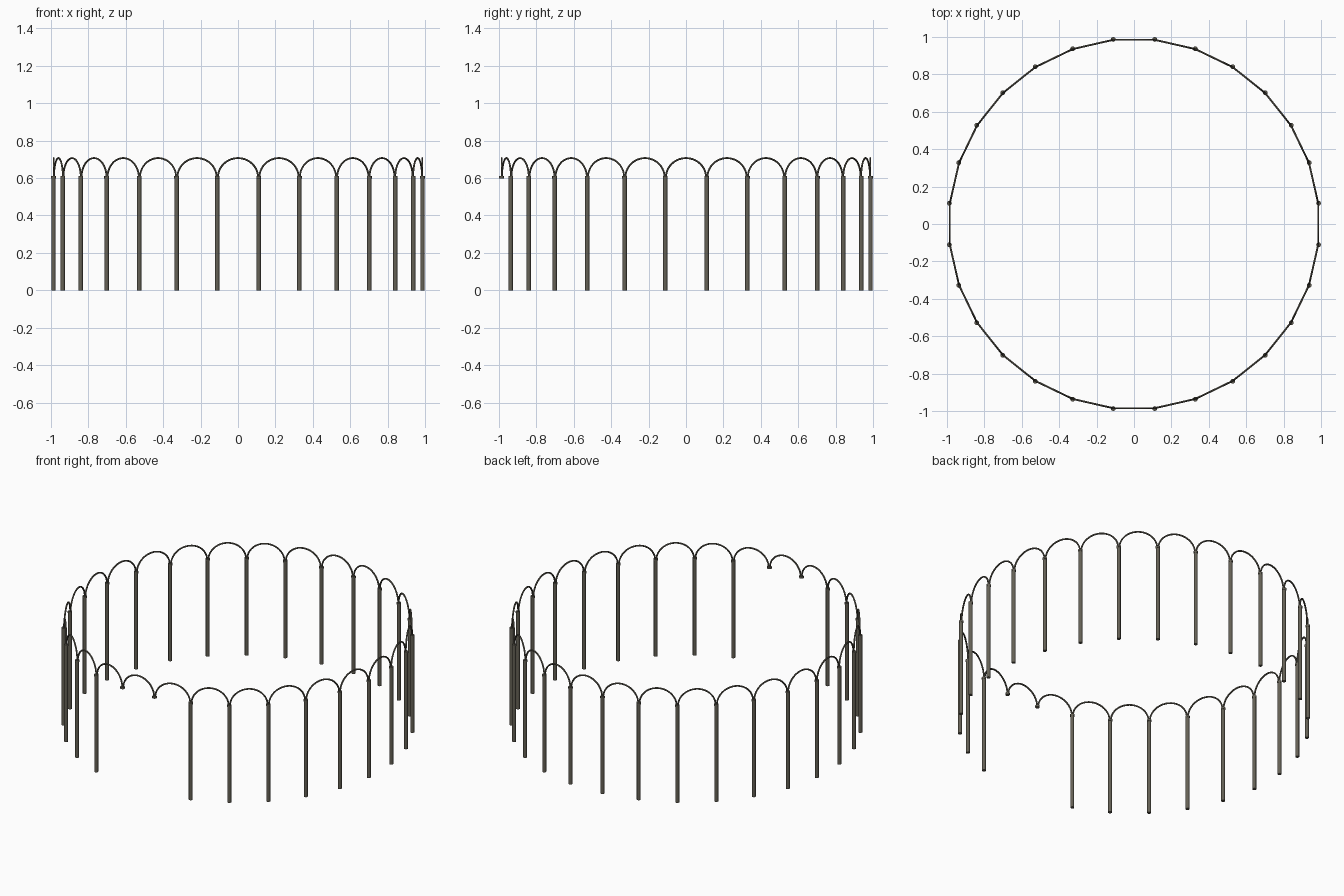
import bpy, math
from mathutils import Vector

if "Cube" in bpy.data.objects:
    bpy.data.objects.remove(bpy.data.objects["Cube"])

N = 28                      # posts around the ring
R = 0.993                   # ring radius
POST_R, CAP_R, WIRE_R = 0.0115, 0.013, 0.005
SPRING, RISE = 0.603, 0.104  # arch foot height and arch rise

mat = bpy.data.materials.new("weathered iron")
mat.diffuse_color = (0.13, 0.12, 0.092, 1)
mat.use_nodes = True
mat.node_tree.nodes["Principled BSDF"].inputs["Base Color"].default_value = mat.diffuse_color


def ring_point(i, radius=R):
    a = 2 * math.pi * (i + 0.5) / N - math.pi / 2
    return Vector((radius * math.cos(a), radius * math.sin(a), 0))


def rod(name, pos, radius, z0, z1):
    bpy.ops.mesh.primitive_cylinder_add(vertices=12, radius=radius, depth=z1 - z0,
                                        location=(pos.x, pos.y, (z0 + z1) / 2))
    ob = bpy.context.object
    ob.name = name
    ob.data.materials.append(mat)
    bpy.ops.object.shade_smooth_by_angle(angle=math.radians(40))


# Posts with caps; the two front posts are left out as the entrance
for i in range(N):
    p = ring_point(i)
    if i not in (0, N - 1):
        rod("post", p, POST_R, 0, 0.605)
    rod("post_cap", p, CAP_R, 0.599, 0.611)

# Wire arches from post to post
curve = bpy.data.curves.new("arches", 'CURVE')
curve.dimensions = '3D'
curve.bevel_depth = WIRE_R
curve.bevel_resolution = 2
curve.use_fill_caps = True
STEPS = 20
for i in range(N):
    a, b = ring_point(i, R - 0.002), ring_point(i + 1, R - 0.002)
    mid, half = (a + b) / 2, (b - a) / 2 * 0.97
    s = curve.splines.new('POLY')
    s.points.add(STEPS)
    for k, pt in enumerate(s.points):
        t = math.pi * k / STEPS
        q = mid - half * math.cos(t)
        pt.co = (q.x, q.y, SPRING + RISE * math.sin(t), 1)
arches = bpy.data.objects.new("arches", curve)
bpy.context.collection.objects.link(arches)
curve.materials.append(mat)

# Turn the arches into a mesh
bpy.ops.object.select_all(action='DESELECT')
arches.select_set(True)
bpy.context.view_layer.objects.active = arches
bpy.ops.object.convert(target='MESH')
bpy.ops.object.shade_smooth_by_angle(angle=math.radians(40))
